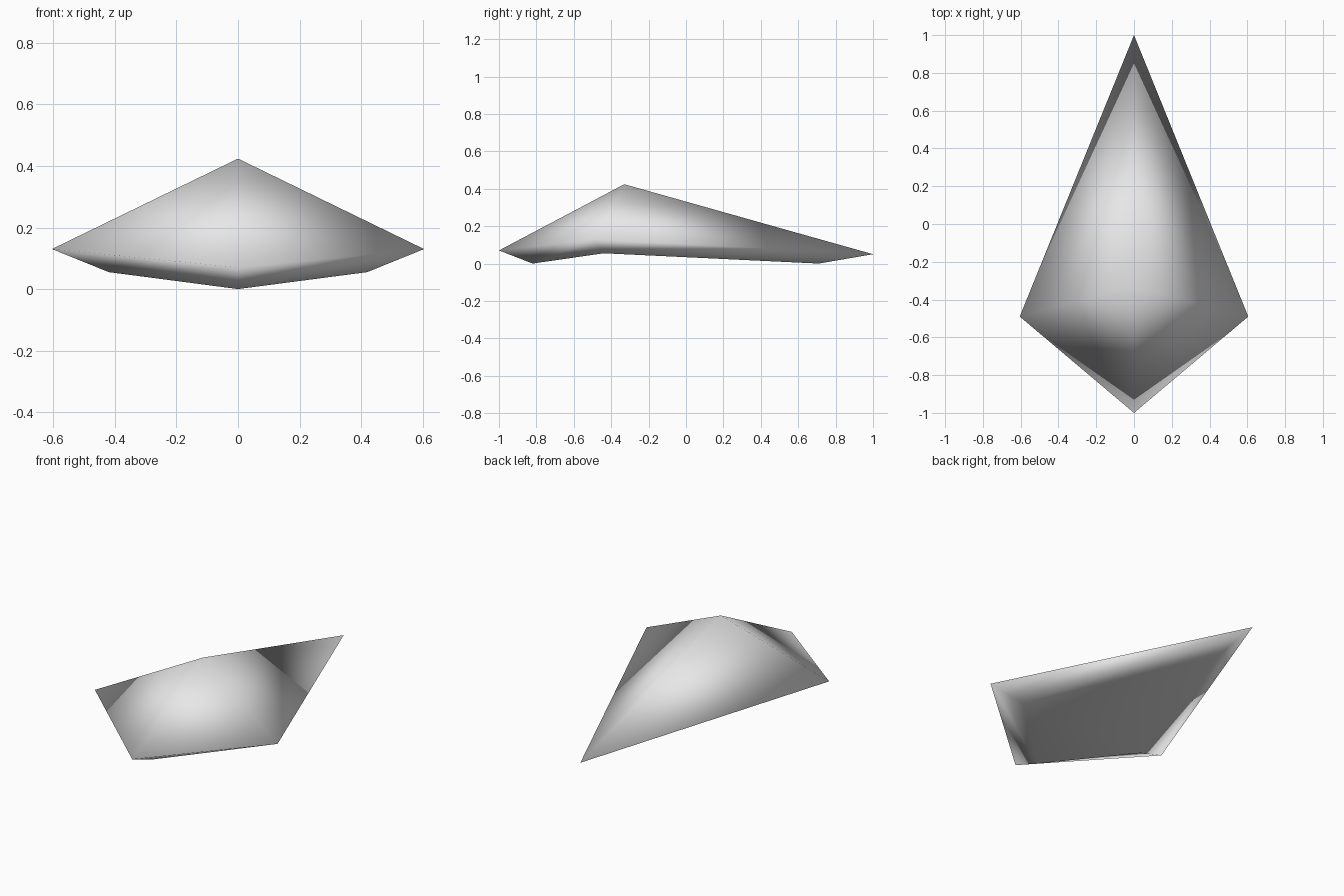
import bpy
import bmesh

if "Cube" in bpy.data.objects:
    bpy.data.objects.remove(bpy.data.objects["Cube"])

grey = bpy.data.materials.new("light grey")
grey.diffuse_color = (0.8, 0.8, 0.8, 1)
grey.use_nodes = True
grey.node_tree.nodes["Principled BSDF"].inputs["Base Color"].default_value = grey.diffuse_color


def kite(bm, half_width, side_y, side_z, front, back):
    """Four corners of a kite: front, right, back, left."""
    pts = [(0, *front), (half_width, side_y, side_z),
           (0, *back), (-half_width, side_y, side_z)]
    return [bm.verts.new(p) for p in pts]


bm = bmesh.new()
apex = bm.verts.new((0, -0.33, 0.424))
rim = kite(bm, 0.605, -0.49, 0.13, (-1.0, 0.07), (1.0, 0.05))
base = kite(bm, 0.42, -0.44, 0.055, (-0.82, 0.0), (0.71, 0.0))

# Sloping top and narrow undercut, one side at a time
for i in range(4):
    j = (i + 1) % 4
    bm.faces.new((rim[i], rim[j], apex))
    bm.faces.new((base[i], base[j], rim[j], rim[i]))

# Underside, folded across its width
bm.faces.new((base[0], base[3], base[1]))
bm.faces.new((base[1], base[3], base[2]))
bmesh.ops.recalc_face_normals(bm, faces=bm.faces[:])
for f in bm.faces:
    f.smooth = True

mesh = bpy.data.meshes.new("kite_shell")
bm.to_mesh(mesh)
bm.free()
mesh.materials.append(grey)
shell = bpy.data.objects.new("kite_shell", mesh)
bpy.context.collection.objects.link(shell)
